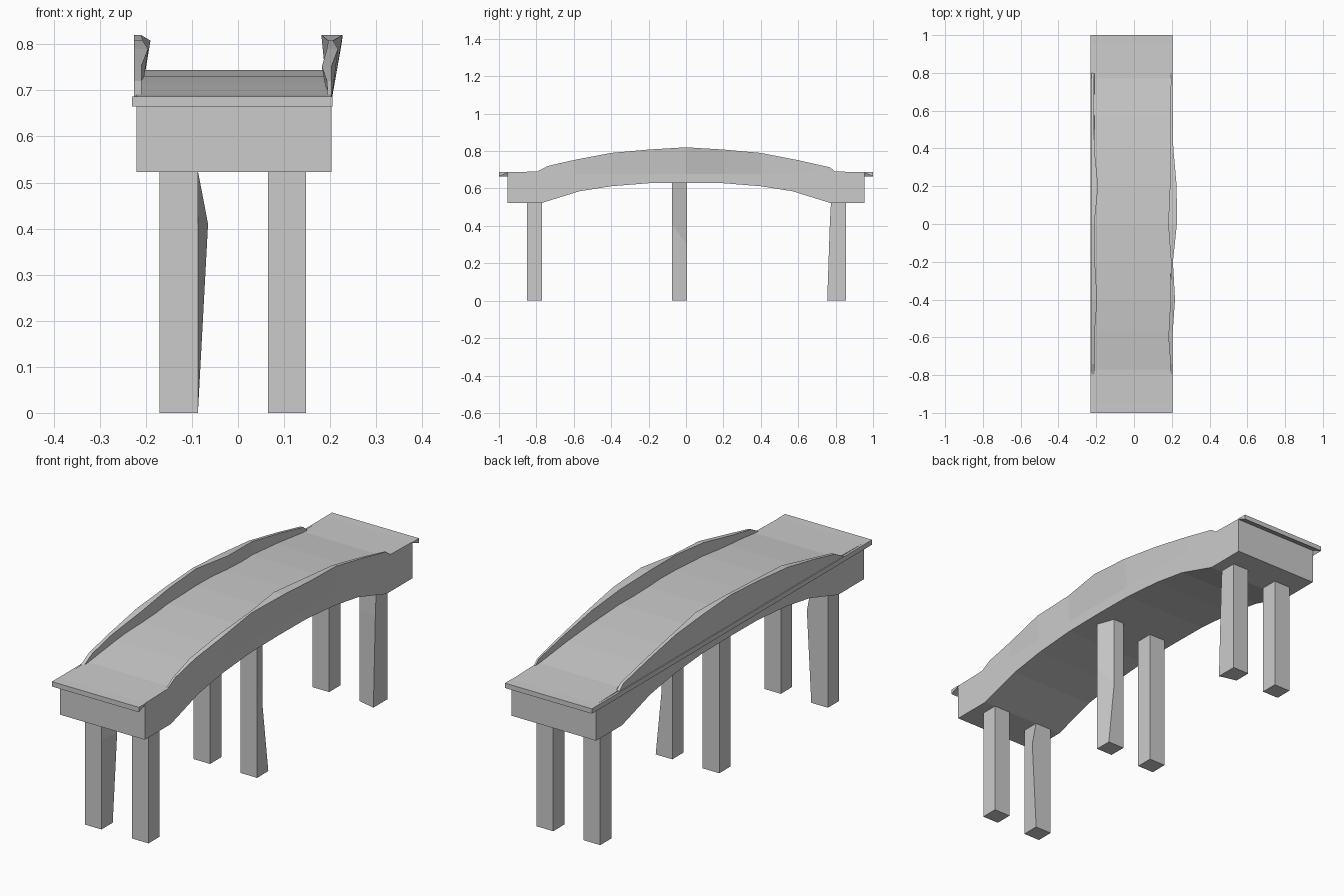
import bpy

cube = bpy.data.objects.get("Cube")
if cube:
    bpy.data.objects.remove(cube, do_unlink=True)

stone = bpy.data.materials.new("pale_grey_stone")
stone.use_nodes = True
colour = (0.6, 0.6, 0.6, 1)
stone.diffuse_color = colour
stone.node_tree.nodes["Principled BSDF"].inputs["Base Color"].default_value = colour


def loft(name, rings):
    """Join equal-length rings of points with side faces and close both ends."""
    n = len(rings[0])
    verts = [p for ring in rings for p in ring]
    faces = [tuple(range(n)), tuple(range(len(verts) - n, len(verts)))]
    for r in range(len(rings) - 1):
        for i in range(n):
            j = (i + 1) % n
            faces.append((r * n + i, r * n + j, r * n + n + j, r * n + n + i))
    mesh = bpy.data.meshes.new(name)
    mesh.from_pydata(verts, [], faces)
    mesh.materials.append(stone)
    obj = bpy.data.objects.new(name, mesh)
    bpy.context.collection.objects.link(obj)
    # make all normals point outwards
    import bmesh
    bm = bmesh.new()
    bm.from_mesh(mesh)
    bmesh.ops.recalc_face_normals(bm, faces=bm.faces)
    bm.to_mesh(mesh)
    bm.free()
    return obj


RIM = 0.687
LEFT, RIGHT = 0.203, -0.22


def deck_z(y):
    return RIM + 0.057 * max(0, 1 - (y / 0.8) ** 2)


# Arched body: underside and walking surface, lofted along the length
half = [(0.955, 0.523), (0.77, 0.523), (0.57, 0.585), (0.4, 0.612), (0.2, 0.628)]
under = [(-y, z) for y, z in half] + [(0, 0.63)] + [(y, z) for y, z in reversed(half)]
loft("arched_body", [
    [(RIGHT, y, z), (LEFT, y, z), (LEFT, y, deck_z(y)), (RIGHT, y, deck_z(y))]
    for y, z in under])

# Wedge-shaped lips overhanging both ends, and one along the right side
for label, s in (("front", -1), ("back", 1)):
    loft(label + "_lip", [
        [(x, s, RIM), (x, s, 0.665), (x, s * 0.95, RIM - 0.002), (x, s * 0.95, RIM)]
        for x in (-0.23, 0.205)])
loft("side_lip", [
    [(-0.23, y, RIM), (-0.23, y, 0.665), (-0.219, y, RIM - 0.004), (-0.219, y, RIM)]
    for y in (-1, 1)])

# Uneven parapets: y, top height, then outer and inner top edges of each side
stations = [
    (-0.8, 0.688, 0.203, 0.195, -0.21),
    (-0.74, 0.72, 0.203, 0.193, -0.21),
    (-0.6, 0.752, 0.203, 0.182, -0.21),
    (-0.4, 0.79, 0.217, 0.193, -0.195),
    (-0.2, 0.808, 0.206, 0.196, -0.207),
    (0, 0.82, 0.227, 0.181, -0.21),
    (0.2, 0.808, 0.226, 0.19, -0.19),
    (0.4, 0.79, 0.208, 0.19, -0.21),
    (0.6, 0.751, 0.205, 0.193, -0.212),
    (0.77, 0.713, 0.203, 0.195, -0.212),
    (0.8, 0.688, 0.203, 0.195, -0.212)]
loft("left_parapet", [
    [(0.195, y, RIM - 0.01), (LEFT, y, RIM - 0.01), (out, y, z), (inn, y, z)]
    for y, z, out, inn, _ in stations])
loft("right_parapet", [
    [(-0.21, y, RIM), (-0.226, y, RIM), (-0.226, y, z), (inn, y, z)]
    for y, z, _, _, inn in stations])

# Six square piers, some with a crooked corner or side
for row, y0, y1, top in (("front", -0.85, -0.77, 0.525),
                         ("middle", -0.075, 0.005, 0.632),
                         ("back", 0.775, 0.855, 0.525)):
    for side, x0, x1 in (("left", 0.065, 0.148), ("right", -0.17, -0.087)):
        rings = [[(x0, y0, z), (x1, y0, z), (x1, y1, z), (x0, y1, z)]
                 for z in (0, 0.41, top)]
        if (row, side) == ("front", "right"):
            rings[1][2] = (x1 + 0.022, y1, 0.41)
        if (row, side) == ("middle", "left"):
            rings[1][2] = (x1 - 0.03, y1, 0.3)
            rings[2][2] = (x1 - 0.03, y1, top)
        if (row, side) == ("back", "left"):
            rings[0][1] = (x1, y0 - 0.02, 0)
            rings[1][1] = (x1, y0 - 0.006, 0.41)
        loft(f"{row}_{side}_pier", rings)
